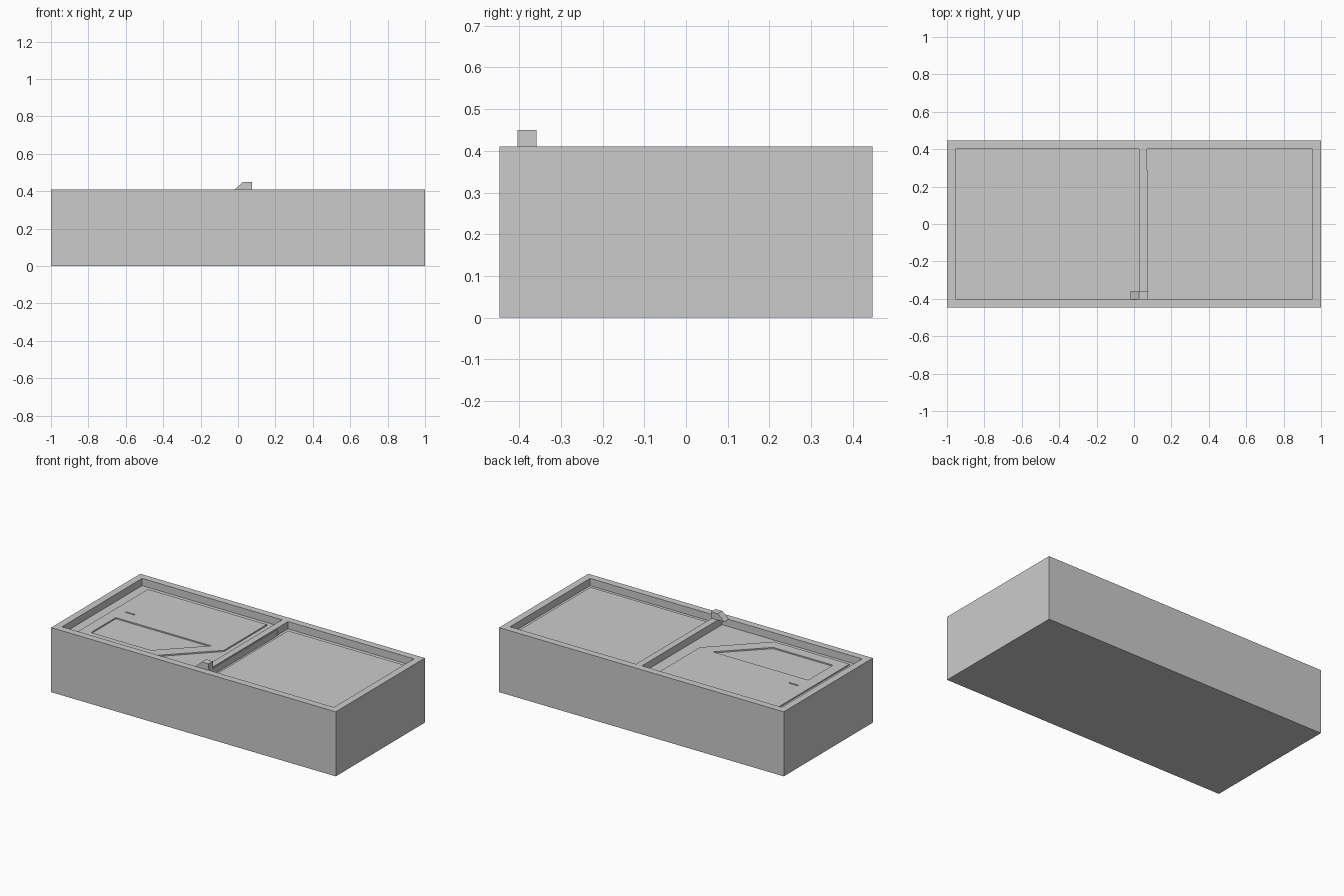
import bpy
import bmesh

if "Cube" in bpy.data.objects:
    bpy.data.objects.remove(bpy.data.objects["Cube"], do_unlink=True)

GREY = (0.6, 0.6, 0.6, 1.0)
grey = bpy.data.materials.new("light_grey")
grey.use_nodes = True
grey.diffuse_color = GREY
grey.node_tree.nodes["Principled BSDF"].inputs["Base Color"].default_value = GREY

TOP, FLOOR, PLATE = 0.41, 0.364, 0.372


def prism(name, outline, offset):
    """Extrude a closed 3D outline along an offset vector."""
    bm = bmesh.new()
    face = bm.faces.new([bm.verts.new(p) for p in outline])
    extruded = bmesh.ops.extrude_face_region(bm, geom=[face])["geom"]
    moved = [g for g in extruded if isinstance(g, bmesh.types.BMVert)]
    bmesh.ops.translate(bm, verts=moved, vec=offset)
    bmesh.ops.recalc_face_normals(bm, faces=bm.faces)
    mesh = bpy.data.meshes.new(name)
    bm.to_mesh(mesh)
    bm.free()
    mesh.materials.append(grey)
    obj = bpy.data.objects.new(name, mesh)
    bpy.context.collection.objects.link(obj)
    return obj


def slab(name, outline, z0, z1):
    return prism(name, [(x, y, z0) for x, y in outline], (0, 0, z1 - z0))


def rect(x0, x1, y0, y1):
    return [(x0, y0), (x1, y0), (x1, y1), (x0, y1)]


def cut(target, *cutters):
    """Subtract the cutters, bake the result and discard them."""
    for cutter in cutters:
        cutter.hide_render = True
        mod = target.modifiers.new("cut", 'BOOLEAN')
        mod.operation = 'DIFFERENCE'
        mod.solver = 'EXACT'
        mod.object = cutter
    bpy.context.view_layer.update()
    graph = bpy.context.evaluated_depsgraph_get()
    baked = bpy.data.meshes.new_from_object(target.evaluated_get(graph))
    target.modifiers.clear()
    target.data = baked
    for cutter in cutters:
        bpy.data.objects.remove(cutter, do_unlink=True)


# Solid block with two shallow pockets separated by a narrow divider
body = slab("body", rect(-1, 1, -0.447, 0.447), 0, TOP)
cut(body,
    slab("left_pocket", rect(0.07, 0.955, -0.402, 0.402), FLOOR, TOP + 0.1),
    slab("right_pocket", rect(-0.955, 0.028, -0.402, 0.402), FLOOR, TOP + 0.1))

# Plain raised panel
slab("left_panel", rect(0.095, 0.932, -0.372, 0.367), FLOOR - 0.005, PLATE)

# Raised panel with a clipped corner, a tapered window and a small slot
panel = slab("right_panel",
             [(-0.89, -0.37), (-0.36, -0.37), (-0.054, -0.063),
              (-0.054, 0.367), (-0.89, 0.367)], FLOOR, PLATE)
cut(panel,
    slab("window", [(-0.82, -0.303), (-0.4, -0.303),
                    (-0.15, -0.055), (-0.82, -0.055)], FLOOR - 0.1, TOP),
    slab("slot", rect(-0.815, -0.752, 0.035, 0.043), FLOOR - 0.1, TOP))

# Wedge-nosed catch standing on the divider
prism("catch", [(x, -0.404, z) for x, z in
                [(-0.018, TOP), (0.028, 0.45), (0.075, 0.45),
                 (0.075, FLOOR), (0.028, FLOOR), (0.028, TOP)]], (0, 0.045, 0))

# Thin strip along the divider behind the catch
slab("catch_strip", rect(0.067, 0.075, -0.36, 0.29), FLOOR, TOP - 0.006)
